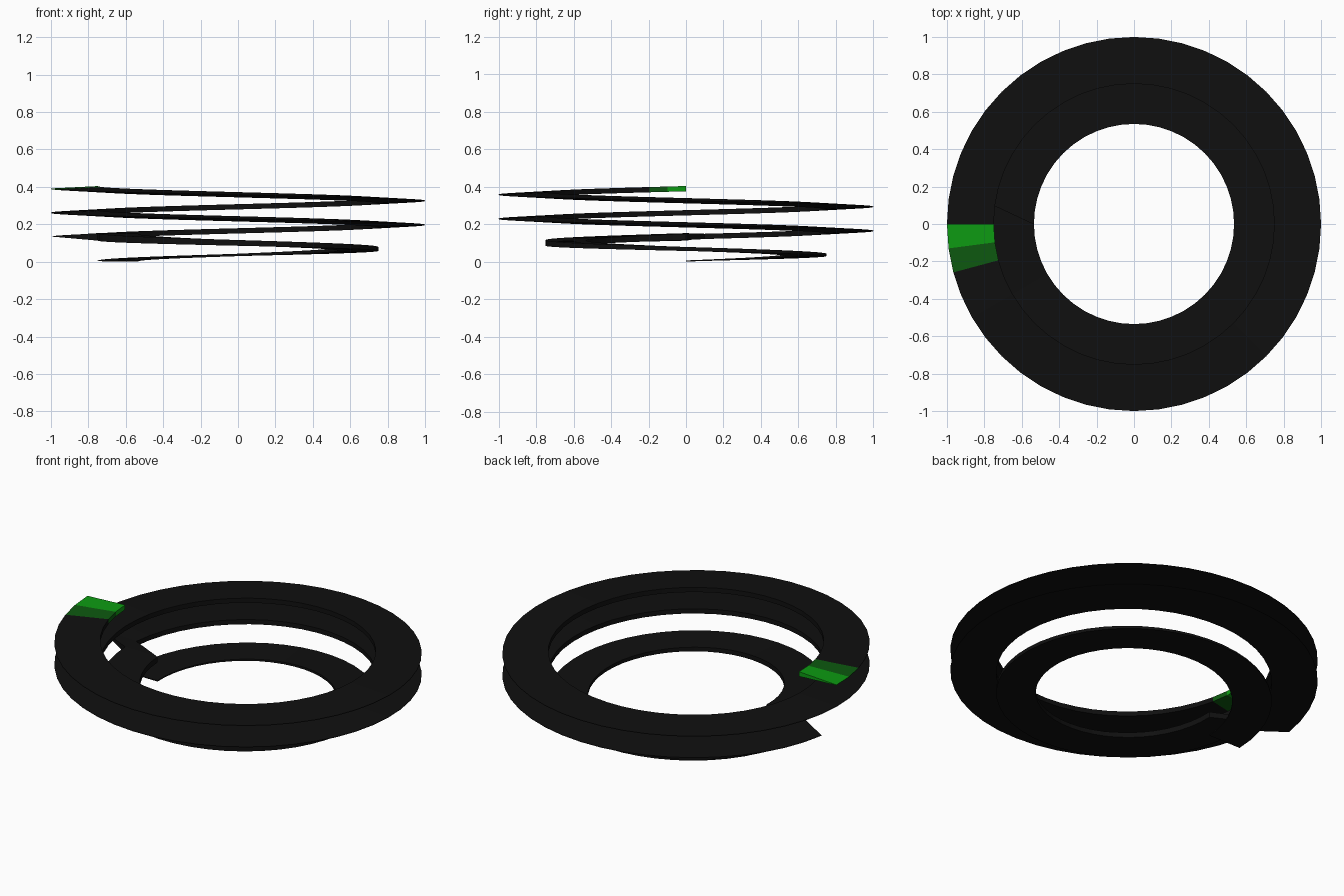
import bpy, bmesh, math

if "Cube" in bpy.data.objects:
    bpy.data.objects.remove(bpy.data.objects["Cube"])

SEG = 48            # segments per turn
TURNS = 3
PITCH = 0.1287
Z0 = 0.004


def material(name, rgb):
    m = bpy.data.materials.new(name)
    m.diffuse_color = (*rgb, 1)
    m.use_nodes = True
    m.node_tree.nodes["Principled BSDF"].inputs["Base Color"].default_value = m.diffuse_color
    return m


def section(i):
    """Four-point radial cross-section (r, z) at step i."""
    f = i / SEG
    c = Z0 + PITCH * f
    if i <= SEG:                      # narrow lead-in turn, thickens as it rises
        r_in, r_out = 0.535, 0.75
        t_in, t_out = 0.006 + 0.028 * f, 0.003 + 0.037 * f
    else:                             # wide turns, wedge thinning to the rim
        r_in, r_out = 0.75, 1.0
        t_in, t_out = 0.028, 0.003
    return [(r_in, c - t_in / 2), (r_out, c - t_out / 2),
            (r_out, c + t_out / 2), (r_in, c + t_in / 2)]


# Spiral ribbon, rising clockwise from the left side
bm = bmesh.new()
rings = []
total = SEG * TURNS
for i in range(total + 1):
    a = math.pi - 2 * math.pi * i / SEG
    rings.append([bm.verts.new((r * math.cos(a), r * math.sin(a), max(z, 0)))
                  for r, z in section(i)])
for i in range(total):
    p, q = rings[i], rings[i + 1]
    for k in range(4):
        n = (k + 1) % 4
        face = bm.faces.new((p[k], p[n], q[n], q[k]))
        # Green tip on the last two segments
        face.material_index = {total - 1: 1, total - 2: 2}.get(i, 0)
bm.faces.new(rings[0])
cap = bm.faces.new(rings[-1])
cap.material_index = 1
bmesh.ops.recalc_face_normals(bm, faces=bm.faces)

mesh = bpy.data.meshes.new("spiral_ribbon")
bm.to_mesh(mesh)
bm.free()
for m in (material("black", (0.005, 0.005, 0.005)),
          material("bright_green", (0.004, 0.33, 0.006)),
          material("dark_green", (0.004, 0.10, 0.005))):
    mesh.materials.append(m)
ribbon = bpy.data.objects.new("spiral_ribbon", mesh)
bpy.context.collection.objects.link(ribbon)
